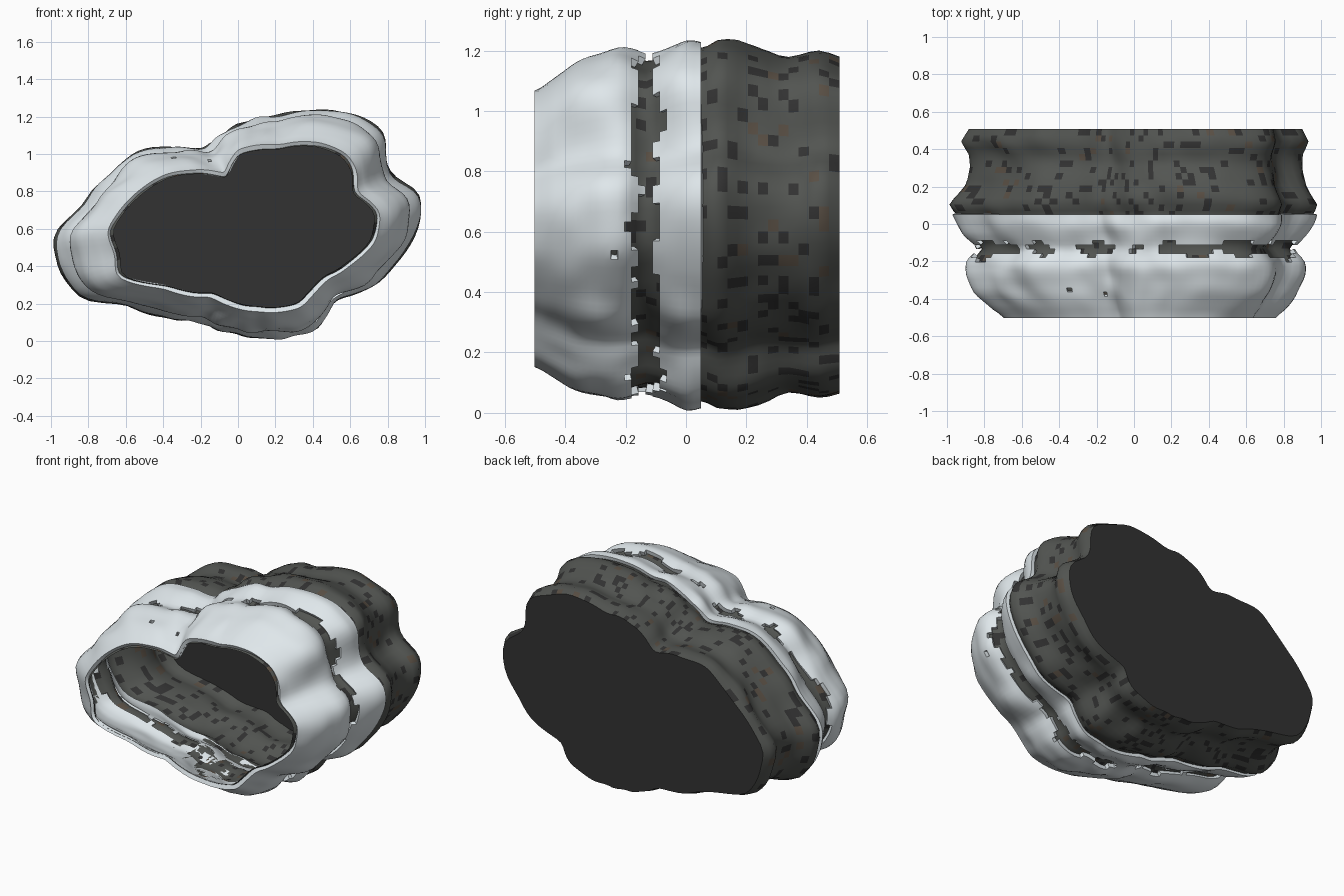
import bpy, bmesh, math, random
from mathutils import Vector, noise

if "Cube" in bpy.data.objects:
    bpy.data.objects.remove(bpy.data.objects["Cube"])

random.seed(4)
CX, CZ = 0.05, 0.60
FRONT, BACK, SNOW_END = -0.502, 0.508, 0.05
THICK = 0.03

# cave mouth and widest outline, x/z points seen from the front
MOUTH = [(-.65, .59), (-.59, .70), (-.42, .84), (-.24, .89), (-.06, .87), (0, 1.0),
         (.22, 1.02), (.42, 1.03), (.54, .98), (.61, .89), (.60, .78), (.72, .68),
         (.70, .53), (.57, .42), (.46, .35), (.38, .26), (.32, .20), (.11, .18),
         (-.04, .21), (-.14, .26), (-.37, .30), (-.61, .36), (-.60, .47)]
OUTLINE = [(-1.0, .56), (-.84, .73), (-.72, .87), (-.58, 1.02), (-.40, 1.04), (-.18, 1.03),
           (-.05, 1.14), (.22, 1.21), (.42, 1.255), (.67, 1.21), (.81, 1.12), (.79, .95),
           (.85, .86), (.97, .81), (.99, .74), (.96, .57), (.89, .47), (.75, .29),
           (.54, .22), (.44, .06), (.11, .01), (-.18, .09), (-.45, .14), (-.64, .20),
           (-.84, .22), (-.96, .36)]
# swelling from mouth (0) to outline (1) along y, for sides and for top/bottom
SIDE = [(-.50, .13), (-.46, .33), (-.38, .58), (-.27, .75), (-.20, .76), (-.13, .52),
        (-.06, .76), (0, .88), (.10, 1.0), (.20, .76), (.31, .66), (.38, .67),
        (.44, .84), (.51, .70)]
VERT = [(-.50, .12), (-.45, .28), (-.35, .58), (-.23, .80), (-.13, .68), (-.08, .76),
        (0, .97), (.06, .86), (.16, .97), (.25, .84), (.32, .64), (.39, .72),
        (.44, .72), (.51, .60)]


def lerp_table(table, v):
    if v <= table[0][0]:
        return table[0][1]
    for (a, p), (b, q) in zip(table, table[1:]):
        if v <= b:
            return p + (q - p) * (v - a) / (b - a)
    return table[-1][1]


def polar(points):
    t = sorted((math.atan2(z - CZ, x - CX), math.hypot(x - CX, z - CZ)) for x, z in points)
    tau = math.tau
    return [(t[-1][0] - tau, t[-1][1])] + t + [(t[0][0] + tau, t[0][1])]


P_MOUTH, P_OUT = polar(MOUTH), polar(OUTLINE)


def smooth_lookup(table, a, w, wrap):
    total = 0
    for d in (-1, -.5, 0, .5, 1):
        v = a + d * w
        if wrap:
            v = (v + math.pi) % math.tau - math.pi
        total += lerp_table(table, v)
    return total / 5


def radius(a, y):
    c, s = math.cos(a), math.sin(a)
    edge = min(1, (y - FRONT) / .12)
    shift = .025 * noise.noise(Vector((c * 4, s * 4, 3.1))) * edge
    lo = smooth_lookup(P_MOUTH, a, .04, True)
    hi = smooth_lookup(P_OUT, a, .05, True)
    k = c * c
    t = (k * smooth_lookup(SIDE, y + shift, .018, False)
         + (1 - k) * smooth_lookup(VERT, y + shift, .018, False))
    bump = .022 * noise.noise(Vector((c * 5, s * 5, y * 7))) * edge
    return lo + (hi - lo) * t + bump


def material(name, rgb):
    m = bpy.data.materials.new(name)
    m.diffuse_color = (*rgb, 1)
    m.use_nodes = True
    m.node_tree.nodes["Principled BSDF"].inputs["Base Color"].default_value = m.diffuse_color
    return m


def loft(name, n, ys, rad, keep, paint, mats):
    bm = bmesh.new()
    rings = []
    for y in ys:
        ring = []
        for i in range(n):
            a = -math.pi + math.tau * i / n
            r = rad(a, y)
            ring.append(bm.verts.new((CX + r * math.cos(a), y, max(0, CZ + r * math.sin(a)))))
        rings.append(ring)
    for j in range(len(ys) - 1):
        for i in range(n):
            a = -math.pi + math.tau * (i + .5) / n
            if keep(a, (ys[j] + ys[j + 1]) / 2):
                k = (i + 1) % n
                f = bm.faces.new((rings[j][i], rings[j][k], rings[j + 1][k], rings[j + 1][i]))
                f.material_index = paint(f)
    bmesh.ops.delete(bm, geom=[v for v in bm.verts if not v.link_faces], context='VERTS')
    bmesh.ops.recalc_face_normals(bm, faces=bm.faces[:])
    me = bpy.data.meshes.new(name)
    for f in bm.faces:
        f.smooth = True
    bm.to_mesh(me)
    bm.free()
    ob = bpy.data.objects.new(name, me)
    bpy.context.collection.objects.link(ob)
    for m in mats:
        me.materials.append(m)
    return ob


def span(a, b, n):
    return [a + (b - a) * i / n for i in range(n + 1)]


rock = material("rock", (.085, .09, .083))
dark = material("dark_rock", (.032, .032, .032))
brown = material("brown_rock", (.10, .078, .058))
snow = material("snow", (.74, .80, .83))


# rock tunnel wall, sunk below the snow at the front
def rock_radius(a, y):
    sink = THICK * max(0, min(1, (.09 - y) / .04))
    return radius(a, y) - sink


def rock_patch(f):
    c = f.calc_center_median()
    p = random.random() - .12 * noise.noise(c * 4)
    return 1 if p < .15 else 2 if p > .97 else 0


loft("rock_tunnel", 132, span(FRONT, BACK, 30), rock_radius,
     lambda a, y: True, rock_patch, (rock, dark, brown))

# flat back wall closing the tunnel
bm = bmesh.new()
ring = []
for i in range(132):
    a = -math.pi + math.tau * i / 132
    r = rock_radius(a, BACK)
    ring.append(bm.verts.new((CX + r * math.cos(a), BACK, CZ + r * math.sin(a))))
hub = bm.verts.new((CX, BACK, CZ))
for i in range(132):
    bm.faces.new((hub, ring[(i + 1) % 132], ring[i]))
bmesh.ops.recalc_face_normals(bm, faces=bm.faces[:])
me = bpy.data.meshes.new("back_wall")
bm.to_mesh(me)
bm.free()
me.materials.append(dark)
bpy.context.collection.objects.link(bpy.data.objects.new("back_wall", me))


# snow crust with a ragged crack around it
def snow_keep(a, y):
    c, s = math.cos(a), math.sin(a)
    n = noise.noise(Vector((c * 6, s * 6, 8.3)))
    half = .022 + .05 * n + (.018 if c > .6 else 0)
    mid = -.135 + .02 * noise.noise(Vector((c * 9, s * 9, 1.7)))
    if abs(y - mid) < half:
        return False
    return not (-.4 < y < -.2 and random.random() < .003)


crust = loft("snow_crust", 168, span(FRONT, SNOW_END, 24), radius,
             snow_keep, lambda f: 0, (snow,))
mod = crust.modifiers.new("thickness", 'SOLIDIFY')
mod.thickness = THICK * .95
# keep the outer face fixed and grow towards the rock
p = crust.data.polygons[0]
out = p.normal.dot(p.center - Vector((CX, p.center.y, CZ))) > 0
mod.offset = -1 if out else 1
bpy.ops.object.select_all(action='DESELECT')
crust.select_set(True)
bpy.context.view_layer.objects.active = crust
bpy.ops.object.modifier_apply(modifier=mod.name)
bpy.ops.object.shade_smooth_by_angle(angle=math.radians(50))
